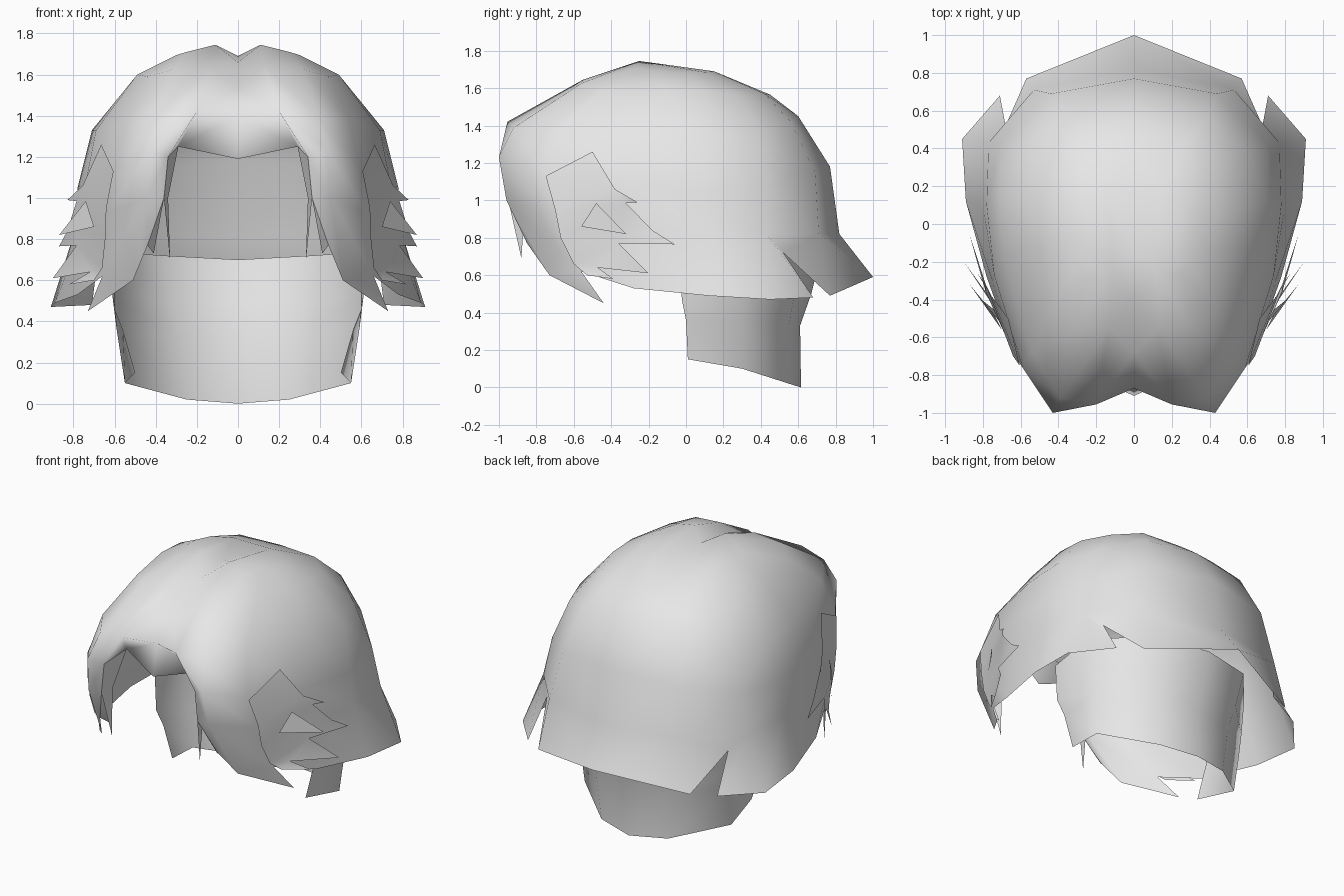
import bpy, bmesh

if "Cube" in bpy.data.objects:
    bpy.data.objects.remove(bpy.data.objects["Cube"])

mat = bpy.data.materials.new("light_grey")
mat.diffuse_color = (0.8, 0.8, 0.8, 1)
mat.use_nodes = True
mat.node_tree.nodes["Principled BSDF"].inputs["Base Color"].default_value = mat.diffuse_color


class Part:
    """Half of a symmetric sheet; equal points share one vertex."""
    def __init__(self, name):
        self.name, self.bm, self.cache = name, bmesh.new(), {}

    def face(self, *pts):
        vs = []
        for p in pts:
            if p not in self.cache:
                self.cache[p] = self.bm.verts.new(p)
            if self.cache[p] not in vs:
                vs.append(self.cache[p])
        if len(vs) > 2:
            self.bm.faces.new(vs)

    def strip(self, a, b):
        for r in range(min(len(a), len(b)) - 1):
            self.face(a[r], a[r + 1], b[r + 1], b[r])

    def finish(self):
        me = bpy.data.meshes.new(self.name)
        self.bm.to_mesh(me)
        self.bm.free()
        me.materials.append(mat)
        for p in me.polygons:
            p.use_smooth = True
        ob = bpy.data.objects.new(self.name, me)
        bpy.context.collection.objects.link(ob)
        mod = ob.modifiers.new("mirror", 'MIRROR')
        mod.use_clip = True
        mod.merge_threshold = 0.002


# Main hair shell: columns running from the crown down to the rim
crown = (0, -0.15, 1.69)
parting = [(0, -.42, 1.66), (0, -.68, 1.54), (0, -.87, 1.40), (0, -.91, 1.19)]
fold = [(.11, -.25, 1.745), (.13, -.55, 1.645), (.20, -.955, 1.42), (.29, -.78, 1.25)]
inner = fold[:3] + [(.34, -.95, 1.20), (.36, -.95, 1.0), (.44, -.85, .77)]
fringe = [(.25, -.27, 1.71), (.32, -.56, 1.625), (.39, -.92, 1.39),
          (.43, -1.0, 1.23), (.45, -.96, 1.0), (.51, -.73, .60)]
temple = [(.30, -.20, 1.695), (.44, -.45, 1.59), (.54, -.68, 1.38),
          (.59, -.76, 1.15), (.63, -.70, .93), (.66, -.56, .62)]
side = [(.32, -.08, 1.685), (.49, -.12, 1.60), (.69, -.18, 1.33),
        (.74, -.27, 1.08), (.75, -.30, .85), (.78, -.28, .53)]
ear = [(.32, .02, 1.68), (.49, .08, 1.59), (.71, .12, 1.33),
       (.78, .10, 1.05), (.80, .10, .82), (.89, .12, .49)]
rear_side = [(.27, .10, 1.685), (.43, .29, 1.56), (.60, .39, 1.35),
             (.71, .42, 1.08), (.77, .43, .82), (.91, .45, .47)]
rear = [(.14, .15, 1.69), (.28, .42, 1.57), (.38, .56, 1.42),
        (.44, .69, 1.15), (.53, .71, .82), (.57, .77, .49)]
back = [(0, .16, 1.685), (0, .45, 1.565), (0, .60, 1.45),
        (0, .77, 1.18), (0, .82, .82), (0, 1.0, .59)]

shell = Part("hair_shell")
shell.strip(parting, fold)
shell.face(fold[2], fold[3], inner[3])
columns = [inner, fringe, temple, side, ear, rear_side, rear, back]
for a, b in zip(columns, columns[1:]):
    if a is rear_side:                      # notch cut in the rear rim
        notch, flick = (.68, .52, .72), (.71, .68, .48)
        shell.strip(a[:5], b[:5])
        shell.face(a[4], notch, b[4])
        shell.face(a[4], a[5], flick, notch)
        shell.face(notch, b[5], b[4])
    else:
        shell.strip(a, b)
# crown cap spreading from the ridge, with the parting dip at the middle
ridge = fold[0]
for a, b in zip(columns[1:-1], columns[2:-1]):
    shell.face(ridge, a[0], b[0])
shell.face(crown, parting[0], ridge)
shell.face(crown, ridge, rear[0], back[0])
# pointed lower end of the fringe
shell.face(fringe[5], (.73, -.44, .45), temple[5])
shell.finish()

# Layered side flap: front roots, notches and flicked tips
flap = Part("side_flap")
crack = (.665, -.50, 1.26)
r1, r2, r3, r4 = (.605, -.75, 1.13), (.64, -.70, .95), (.645, -.67, .80), (.66, -.60, .66)
n0, n1, n2 = (.755, -.38, 1.06), (.785, -.32, .985), (.785, -.36, .77)
n3, n4 = (.72, -.47, .64), (.70, -.53, .60)
flap.face(crack, r1, n0)
flap.face(n0, r1, r2, n1)
flap.face(n0, n1, (.83, -.26, .99))
flap.face(n1, r2, r3, n2)
flap.face(n1, n2, (.83, -.18, .84))
flap.face((.83, -.18, .84), n2, (.87, -.06, .765))
flap.face(n2, r3, r4, n3)
flap.face(n2, n3, (.90, -.20, .61))
flap.face(n3, r4, n4, (.82, -.39, .58))
flap.finish()

# Loose strand lying over the flap
strand = Part("loose_strand")
strand.face((.74, -.48, .985), (.70, -.56, .86), (.87, -.32, .82))
strand.finish()

# Thin locks hanging inside the face opening
locks = Part("inner_locks")
locks.face((.29, -.78, 1.25), (.34, -.86, 1.0), (.36, -.95, 1.0), (.34, -.95, 1.20))
locks.face((.34, -.86, 1.0), (.33, -.88, .69), (.36, -.95, 1.0))
locks.face((.36, -.95, 1.0), (.41, -.80, .73), (.44, -.85, .77))
locks.finish()

# Nape hair curving round the neck
nape = Part("nape_hair")
rows = [
    [(.59, -.05, .72), (.60, -.02, .46), (.56, 0, .36), (.50, .01, .15)],
    [(.63, .30, .74), (.61, .30, .52), (.59, .30, .36), (.55, .30, .10)],
    [(.36, .62, .72), (.33, .58, .50), (.29, .55, .33), (.25, .55, .02)],
    [(0, .72, .70), (0, .67, .50), (0, .61, .33), (0, .615, 0)],
]
for a, b in zip(rows, rows[1:]):
    nape.strip(a, b)
nape.finish()
